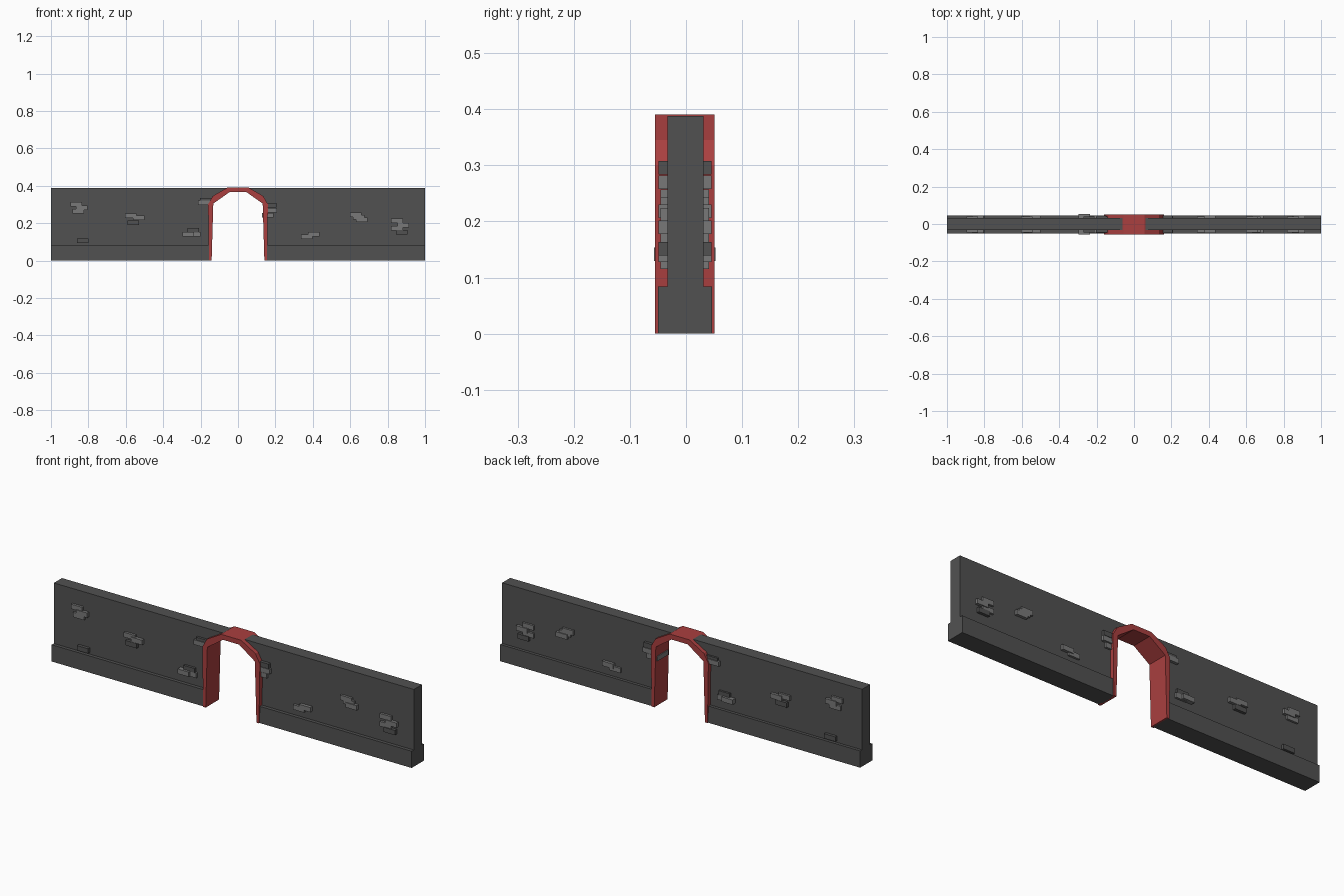
import bpy, bmesh

if "Cube" in bpy.data.objects:
    bpy.data.objects.remove(bpy.data.objects["Cube"])


def material(name, rgb):
    m = bpy.data.materials.new(name)
    m.diffuse_color = (*rgb, 1)
    m.use_nodes = True
    m.node_tree.nodes["Principled BSDF"].inputs["Base Color"].default_value = m.diffuse_color
    return m


DARK = material("dark stone", (0.083, 0.083, 0.083))
LIGHT = material("light stone", (0.19, 0.19, 0.19))
RED = material("red trim", (0.40, 0.05, 0.05))


def extrude_profile(name, pts, y0, y1, mat):
    """Extrude an x-z outline from y0 to y1."""
    bm = bmesh.new()
    face = bm.faces.new([bm.verts.new((x, y0, z)) for x, z in pts])
    ext = bmesh.ops.extrude_face_region(bm, geom=[face])
    for v in ext["geom"]:
        if isinstance(v, bmesh.types.BMVert):
            v.co.y = y1
    bmesh.ops.recalc_face_normals(bm, faces=bm.faces)
    me = bpy.data.meshes.new(name)
    bm.to_mesh(me)
    bm.free()
    me.materials.append(mat)
    ob = bpy.data.objects.new(name, me)
    bpy.context.collection.objects.link(ob)
    return ob


def mirrored(half):
    """Half outline on +x, ordered upward, completed on -x."""
    return half + [(-x, z) for x, z in reversed(half)]


def rect(x0, x1, z0, z1):
    return [(x0, z0), (x1, z0), (x1, z1), (x0, z1)]


outer = mirrored([(0.155, 0), (0.16, 0.30), (0.135, 0.345), (0.055, 0.391)])
inner = mirrored([(0.141, 0), (0.132, 0.305), (0.045, 0.366)])
middle = mirrored([(0.149, 0), (0.146, 0.305), (0.125, 0.335), (0.05, 0.378)])

# Wall with the gateway opening, and its footing
extrude_profile("wall", [(1, 0), (1, 0.388), (-1, 0.388), (-1, 0)] + middle[::-1],
                -0.033, 0.031, DARK)
for side, x0, x1 in (("left", -1, -0.148), ("right", 0.148, 1)):
    extrude_profile("footing_" + side, rect(x0, x1, 0, 0.084), -0.05, 0.046, DARK)

# Red gateway arch
extrude_profile("gateway_arch", outer + inner[::-1], -0.055, 0.051, RED)

# Raised bricks passing through the wall: x, z centre, half depth, material
bricks = [
    (-0.865, 0.302, 0.043, LIGHT), (-0.835, 0.283, 0.047, LIGHT), (-0.855, 0.264, 0.043, LIGHT),
    (-0.83, 0.105, 0.047, DARK),
    (-0.573, 0.239, 0.043, LIGHT), (-0.53, 0.228, 0.047, LIGHT), (-0.56, 0.203, 0.047, DARK),
    (-0.24, 0.162, 0.043, DARK), (-0.232, 0.14, 0.043, LIGHT), (-0.265, 0.142, 0.055, LIGHT),
    (-0.172, 0.322, 0.043, DARK), (-0.182, 0.308, 0.047, LIGHT),
    (0.174, 0.296, 0.047, DARK), (0.178, 0.27, 0.047, LIGHT), (0.16, 0.243, 0.043, LIGHT),
    (0.405, 0.14, 0.047, LIGHT), (0.367, 0.127, 0.043, LIGHT),
    (0.63, 0.245, 0.043, LIGHT), (0.662, 0.218, 0.047, LIGHT), (0.645, 0.232, 0.043, LIGHT),
    (0.85, 0.212, 0.043, LIGHT), (0.883, 0.19, 0.047, LIGHT),
    (0.85, 0.172, 0.043, LIGHT), (0.875, 0.151, 0.047, DARK),
]
for i, (x, z, d, mat) in enumerate(bricks):
    extrude_profile(f"brick_{i:02d}", rect(x - 0.031, x + 0.031, z - 0.012, z + 0.012),
                    -0.002 - d, -0.002 + d, mat)
